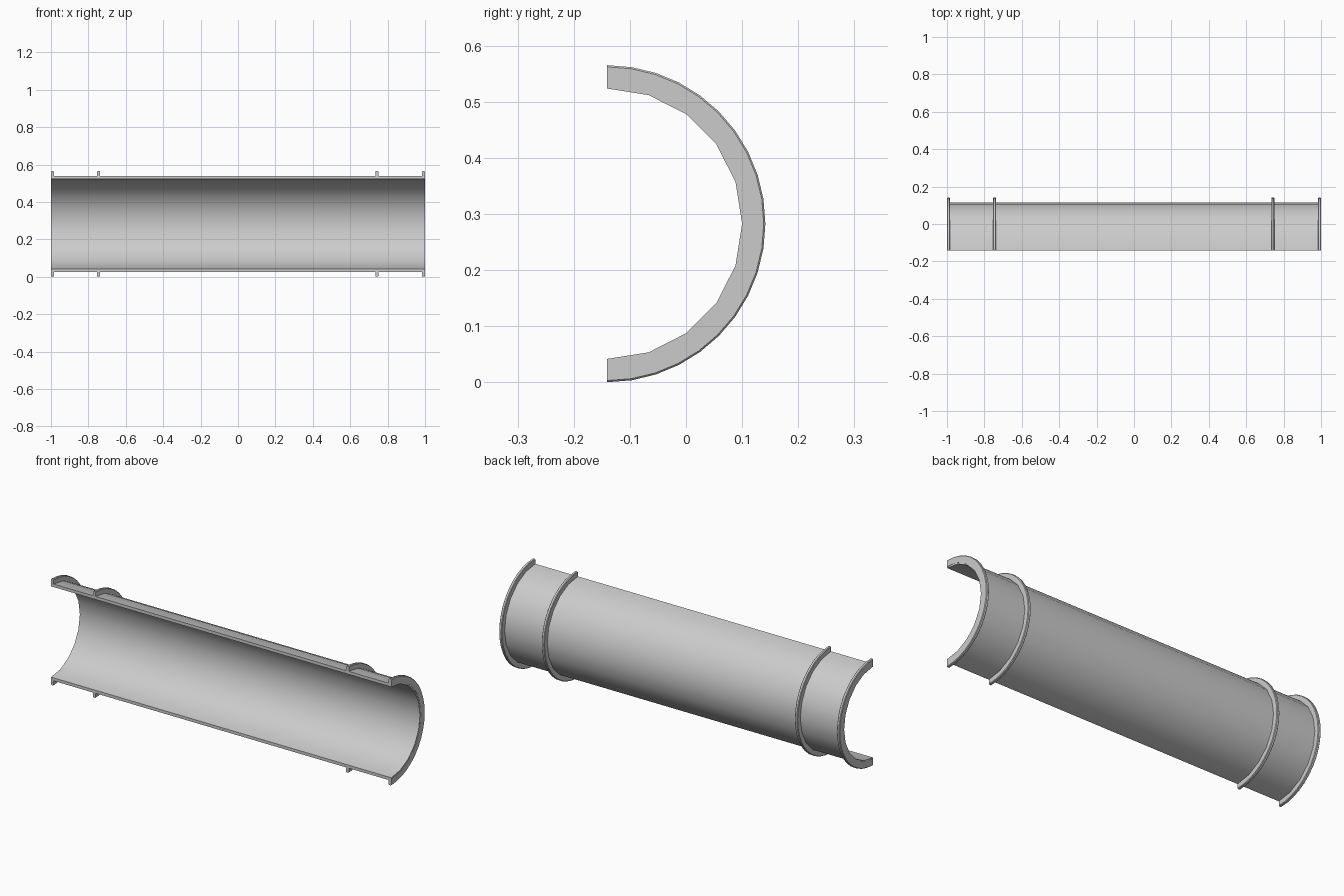
import bpy, bmesh, math

if "Cube" in bpy.data.objects:
    bpy.data.objects.remove(bpy.data.objects["Cube"])

CY, CZ = -0.141, 0.2825   # pipe axis, lying on the open front plane


def half_sweep(name, profile, segs):
    """Sweep a closed (x, radius) profile through the rear half circle."""
    bm = bmesh.new()
    rows = []
    for i in range(segs + 1):
        a = math.pi * i / segs - math.pi / 2
        rows.append([bm.verts.new((x, CY + r * math.cos(a), CZ + r * math.sin(a)))
                     for x, r in profile])
    n = len(profile)
    for p, q in zip(rows, rows[1:]):
        for j in range(n):
            k = (j + 1) % n
            bm.faces.new((p[j], p[k], q[k], q[j]))
    bm.faces.new(rows[0])
    bm.faces.new(rows[-1])
    bmesh.ops.recalc_face_normals(bm, faces=bm.faces)
    me = bpy.data.meshes.new(name)
    bm.to_mesh(me)
    bm.free()
    ob = bpy.data.objects.new(name, me)
    bpy.context.collection.objects.link(ob)
    bpy.ops.object.select_all(action='DESELECT')
    ob.select_set(True)
    bpy.context.view_layer.objects.active = ob
    bpy.ops.object.shade_smooth_by_angle(angle=math.radians(35))
    return ob


# Half pipe wall
half_sweep("pipe_shell", [(-0.999, 0.241), (0.999, 0.241),
                          (0.999, 0.257), (-0.999, 0.257)], 10)

# Raised ribs: two end flanges and two inner collars, with eased outer edges
W, R, E = 0.008, 0.2825, 0.003
for name, x in (("end_flange_left", -0.992), ("collar_left", -0.745),
                ("collar_right", 0.742), ("end_flange_right", 0.992)):
    half_sweep(name, [(x - W, 0.247), (x + W, 0.247), (x + W, R - E),
                      (x + W - E, R), (x - W + E, R), (x - W, R - E)], 20)
